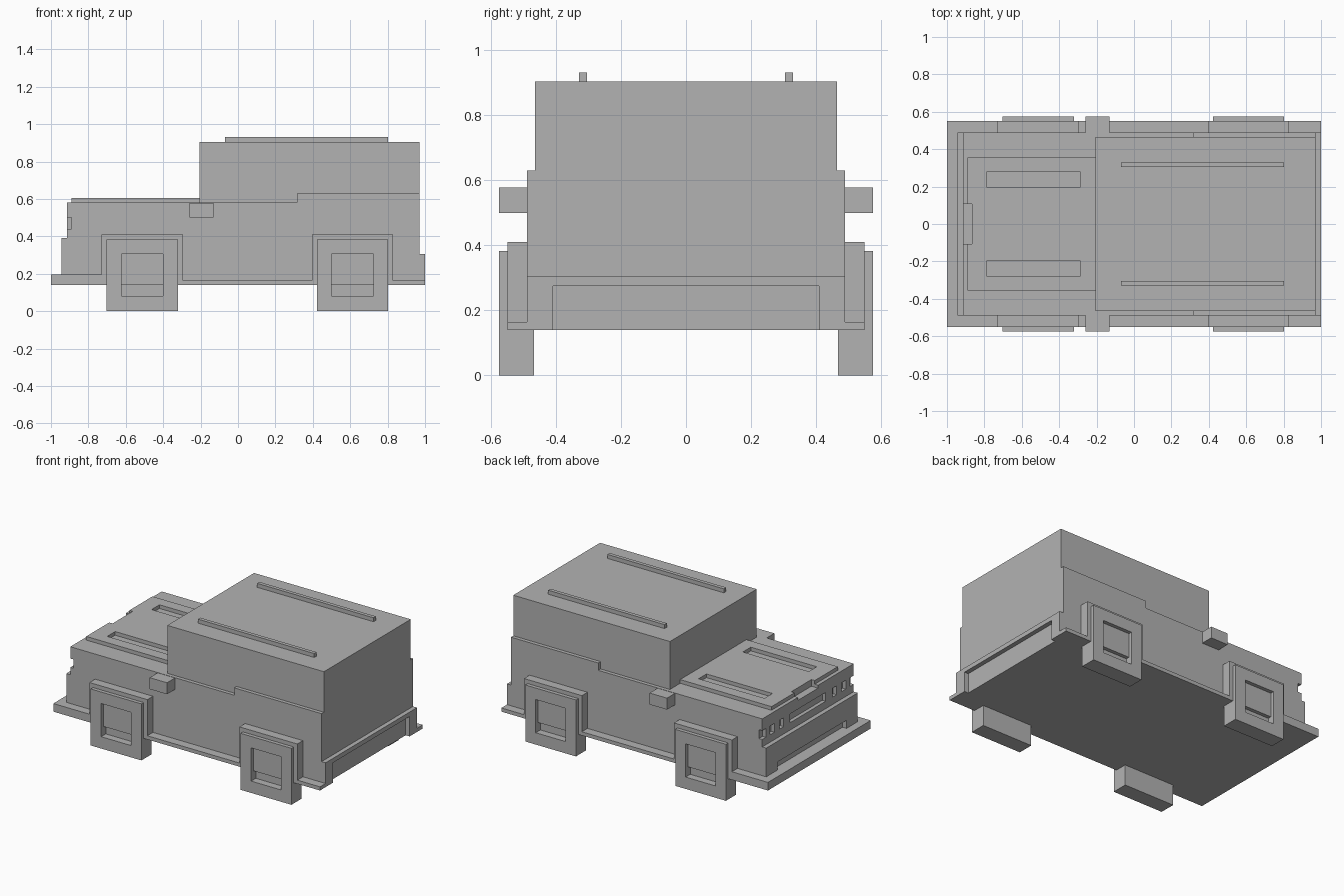
import bpy

cube = bpy.data.objects.get("Cube")
if cube:
    bpy.data.objects.remove(cube, do_unlink=True)

GREY = (0.45, 0.45, 0.45, 1)
grey = bpy.data.materials.new("plain grey")
grey.use_nodes = True
grey.diffuse_color = GREY
grey.node_tree.nodes["Principled BSDF"].inputs["Base Color"].default_value = GREY


def extrude(name, profile, y0, y1):
    """Extrude an x-z outline, listed clockwise seen from -y, from y0 to y1."""
    n = len(profile)
    verts = [(x, y, z) for y in (y0, y1) for x, z in profile]
    faces = [list(range(n))[::-1], list(range(n, 2 * n))]
    faces += [(i, (i + 1) % n, n + (i + 1) % n, n + i) for i in range(n)]
    mesh = bpy.data.meshes.new(name)
    mesh.from_pydata(verts, [], faces)
    mesh.materials.append(grey)
    obj = bpy.data.objects.new(name, mesh)
    bpy.context.collection.objects.link(obj)
    return obj


def box(name, x, y, z):
    outline = [(x[0], z[0]), (x[0], z[1]), (x[1], z[1]), (x[1], z[0])]
    return extrude(name, outline, *y)


def cut(target, x, y, z):
    """Cut a box-shaped recess out of the target."""
    cutter = box("cutter", x, y, z)
    cutter.hide_render = True
    mod = target.modifiers.new("recess", 'BOOLEAN')
    mod.operation = 'DIFFERENCE'
    mod.solver = 'EXACT'
    mod.object = cutter
    bpy.context.view_layer.objects.active = target
    bpy.ops.object.modifier_apply(modifier=mod.name)
    bpy.data.objects.remove(cutter, do_unlink=True)


def span(side, a, b):
    """A y range mirrored to the given side."""
    return tuple(sorted((side * a, side * b)))


# Main body with stepped nose, raised rear waist and rear bumper
body = extrude("body", [
    (-.945, .14), (-.945, .39), (-.915, .39), (-.915, .58), (.315, .58),
    (.315, .63), (.97, .63), (.97, .305), (1, .305), (1, .14)], -.49, .49)

# Bonnet panel, cabin and front bumper ledge
hood = box("hood", (-.89, -.205), (-.355, .355), (.58, .605))
box("cabin", (-.205, .97), (-.465, .465), (.57, .905))
box("front_bumper", (-1, -.945), (-.49, .49), (.14, .195))

# Nose notch through the bonnet edge
for part in (hood, body):
    cut(part, (-.93, -.865), (-.108, .108), (.56, .65))

# Grille slot, lower intake and rear bumper recess
cut(body, (-1, -.89), (-.19, .19), (.44, .5))
cut(body, (-1, -.915), (-.37, .37), (.195, .25))
cut(body, (.97, 1.1), (-.41, .41), (.1, .275))

WHEELS = {"front": -.512, "rear": .613}
for side, label in ((1, "back"), (-1, "near")):
    # Bonnet vents and lamp recesses
    cut(hood, (-.785, -.29), span(side, .195, .28), (.58, .65))
    for a, b in ((.26, .305), (.36, .405), (.45, .55)):
        cut(body, (-1, -.89), span(side, a, b), (.44, .5))

    # Sill that steps up over both wheels
    outline = [(-1, .14), (-1, .195)]
    for (end, cx), before, after in zip(WHEELS.items(), (.195, .165), (.165, .165)):
        l, r = cx - .217, cx + .217
        outline += [(l, before), (l, .41), (r, .41), (r, after)]
    outline += [(1, .165), (1, .14)]
    extrude(label + "_sill_and_arches", outline, *span(side, .49, .55))

    # Square wheels with a sunken hub
    for end, cx in WHEELS.items():
        wheel = box(f"{end}_{label}_wheel", (cx - .19, cx + .19),
                    span(side, .467, .575), (0, .383))
        cut(wheel, (cx - .112, cx + .112), span(side, .525, .7), (.08, .305))

    # Mirrors and roof rails
    box(label + "_mirror", (-.26, -.13), span(side, .49, .575), (.5, .578))
    box(label + "_roof_rail", (-.07, .803), span(side, .305, .33), (.905, .932))
